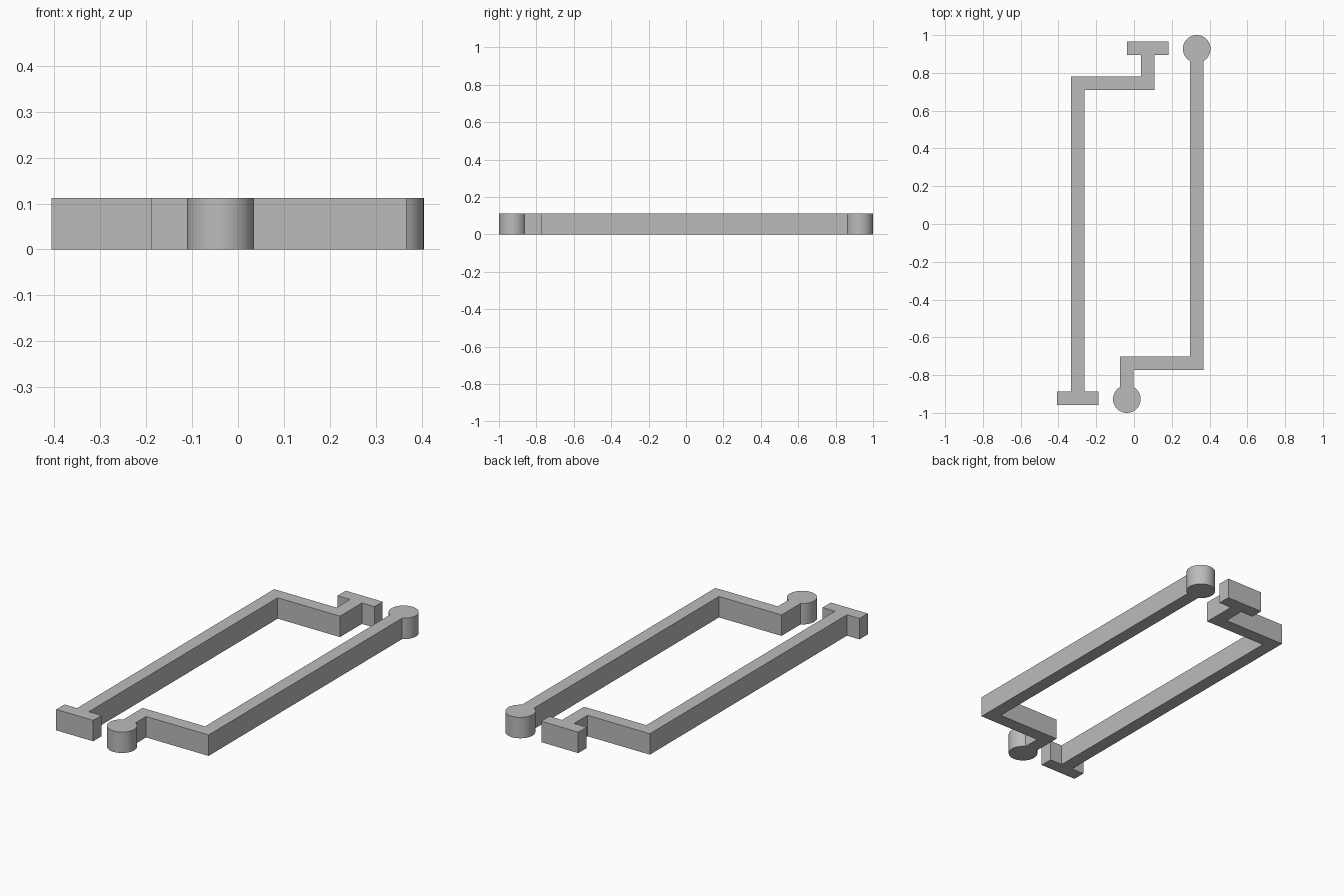
import bpy, bmesh, math
from mathutils import Vector

HEIGHT = 0.112
HALF = 0.0353          # half the bar width
KNOB = 0.073           # radius of the round ends
TEE_HALF, TEE_DEPTH = 0.1095, 0.07

if "Cube" in bpy.data.objects:
    bpy.data.objects.remove(bpy.data.objects["Cube"])

grey = bpy.data.materials.new("plain grey")
grey.use_nodes = True
COLOUR = (0.5, 0.5, 0.5, 1)
grey.diffuse_color = COLOUR
grey.node_tree.nodes["Principled BSDF"].inputs["Base Color"].default_value = COLOUR


def round_cap(steps=48):
    """Knob outline as (forward, right) offsets from the path end."""
    start = math.pi - math.asin(HALF / KNOB)
    angles = [start * (1 - 2 * i / steps) for i in range(steps + 1)]
    return [(KNOB * math.cos(a), KNOB * math.sin(a)) for a in angles]


def tee_cap():
    """Crossbar outline as (forward, right) offsets from the path end."""
    right = [(0, HALF), (0, TEE_HALF), (TEE_DEPTH, TEE_HALF)]
    return right + [(f, -r) for f, r in reversed(right)]


def right_of(d):
    return Vector((d.y, -d.x))


def connector(name, path, cap):
    """Bent bar along a path with the same cap at both ends, extruded upwards."""
    pts = [Vector(p) for p in path]
    outline = []
    for run in (pts, pts[::-1]):
        dirs = [(b - a).normalized() for a, b in zip(run, run[1:])]
        # Mitred corners along the right-hand side
        for p, d0, d1 in zip(run[1:], dirs, dirs[1:]):
            outline.append(p + HALF * (right_of(d0) + right_of(d1)))
        # Cap around the far end
        d = dirs[-1]
        outline += [run[-1] + f * d + r * right_of(d) for f, r in cap]

    bm = bmesh.new()
    base = bm.faces.new([bm.verts.new((p.x, p.y, 0)) for p in outline])
    top = bmesh.ops.extrude_face_region(bm, geom=[base], use_keep_orig=True)
    verts = [g for g in top["geom"] if isinstance(g, bmesh.types.BMVert)]
    bmesh.ops.translate(bm, verts=verts, vec=(0, 0, HEIGHT))
    bmesh.ops.recalc_face_normals(bm, faces=bm.faces)
    mesh = bpy.data.meshes.new(name)
    bm.to_mesh(mesh)
    bm.free()
    mesh.materials.append(grey)
    obj = bpy.data.objects.new(name, mesh)
    bpy.context.collection.objects.link(obj)
    bpy.ops.object.select_all(action="DESELECT")
    obj.select_set(True)
    bpy.context.view_layer.objects.active = obj
    bpy.ops.object.shade_smooth_by_angle(angle=math.radians(30))


# Cranked bar with round knobs
connector("knob_connector",
          [(0.332, 0.927), (0.332, -0.738), (-0.038, -0.738), (-0.038, -0.927)],
          round_cap())

# Cranked bar with crossbar ends
connector("tee_connector",
          [(-0.297, -0.887), (-0.297, 0.745), (0.072, 0.745), (0.072, 0.895)],
          tee_cap())
